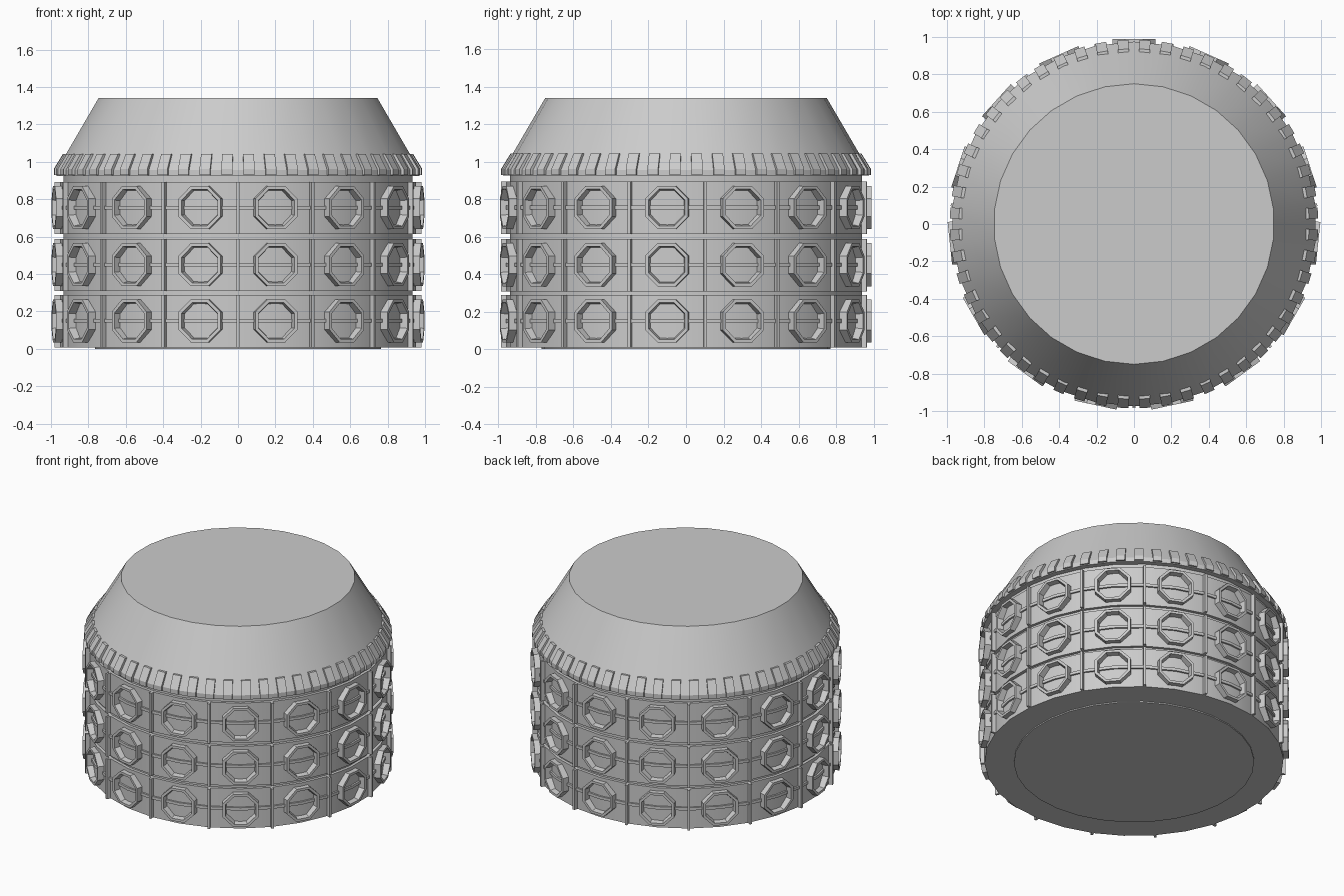
import bpy, bmesh
from math import sin, cos, pi, radians
from mathutils import Matrix, Vector

if "Cube" in bpy.data.objects:
    bpy.data.objects.remove(bpy.data.objects["Cube"])

ROWS = (0.15, 0.45, 0.755)
N = 15            # bays around the wall
STEP = 2 * pi / N


def finish(name, bm, smooth=False):
    bmesh.ops.recalc_face_normals(bm, faces=bm.faces)
    me = bpy.data.meshes.new(name)
    bm.to_mesh(me)
    bm.free()
    ob = bpy.data.objects.new(name, me)
    bpy.context.collection.objects.link(ob)
    if smooth:
        bpy.context.view_layer.objects.active = ob
        ob.select_set(True)
        bpy.ops.object.shade_smooth_by_angle(angle=radians(25))
        ob.select_set(False)
    return ob


def lathe(name, profile, n=30, closed=False):
    """Revolve (radius, z) points; open profiles get flat end caps."""
    bm = bmesh.new()
    rings = []
    for r, z in profile:
        rings.append([bm.verts.new((r * cos(pi / 2 + 2 * pi * i / n),
                                    r * sin(pi / 2 + 2 * pi * i / n), z)) for i in range(n)])
    pairs = list(zip(rings, rings[1:]))
    if closed:
        pairs.append((rings[-1], rings[0]))
    else:
        bm.faces.new(rings[0])
        bm.faces.new(rings[-1])
    for a, b in pairs:
        for i in range(n):
            j = (i + 1) % n
            bm.faces.new((a[i], a[j], b[j], b[i]))
    return finish(name, bm, True)


def spin(angle):
    return Matrix.Rotation(angle, 4, 'Z')


def add_prism(bm, profile, width, angle):
    """Extrude a (radius, z) outline sideways and turn it to an angle."""
    m = spin(angle)
    a, b = [[bm.verts.new(m @ Vector((r, s * width / 2, z))) for r, z in profile] for s in (-1, 1)]
    bm.faces.new(a)
    bm.faces.new(b)
    for i in range(len(a)):
        j = (i + 1) % len(a)
        bm.faces.new((a[i], a[j], b[j], b[i]))


def add_octagon(bm, z, angle):
    """Octagonal frame with a bevelled inner opening."""
    m = spin(angle)
    rings = []
    for x, flat in ((0.94, 0.115), (0.99, 0.115), (0.99, 0.098), (0.94, 0.088)):
        r = flat / cos(pi / 8)
        rings.append([bm.verts.new(m @ Vector((x, r * cos(pi / 8 + k * pi / 4),
                                               z + r * sin(pi / 8 + k * pi / 4)))) for k in range(8)])
    for q in range(4):
        a, b = rings[q], rings[(q + 1) % 4]
        for i in range(8):
            j = (i + 1) % 8
            bm.faces.new((a[i], a[j], b[j], b[i]))


# core with shallow stepped foot
lathe("core", [(0.58, 0.0), (0.77, 0.0), (0.77, 0.008), (0.938, 0.008), (0.938, 0.95)])

# wall bands, and a thin rail round the middle of each
for k, z in enumerate(ROWS):
    lathe(f"wall_band_{k}", [(0.92, z - 0.142), (0.958, z - 0.142),
                             (0.958, z + 0.138), (0.92, z + 0.138)], closed=True)
    lathe(f"rail_{k}", [(0.94, z - 0.01), (0.97, z - 0.01),
                        (0.97, z + 0.01), (0.94, z + 0.01)], closed=True)

# octagonal frames and upright ribs
frames, ribs = bmesh.new(), bmesh.new()
for z in ROWS:
    for i in range(N):
        add_octagon(frames, z, pi / 2 + i * STEP)
        add_prism(ribs, [(0.93, z - 0.142), (0.985, z - 0.142),
                         (0.985, z + 0.138), (0.93, z + 0.138)], 0.016, -pi / 2 + i * STEP)
finish("octagon_frames", frames)
finish("upright_ribs", ribs)

# tapered roof with lip
lathe("roof", [(0.93, 0.925), (0.975, 0.925), (0.975, 0.955), (0.75, 1.34)])

# fins around the roof edge
fins = bmesh.new()
F = 52
for i in range(F):
    add_prism(fins, [(0.93, 0.93), (0.985, 0.93), (0.985, 0.962), (0.936, 1.042), (0.89, 1.042)],
              0.058, -pi / 2 + (i + 0.5) * 2 * pi / F)
finish("roof_fins", fins)
